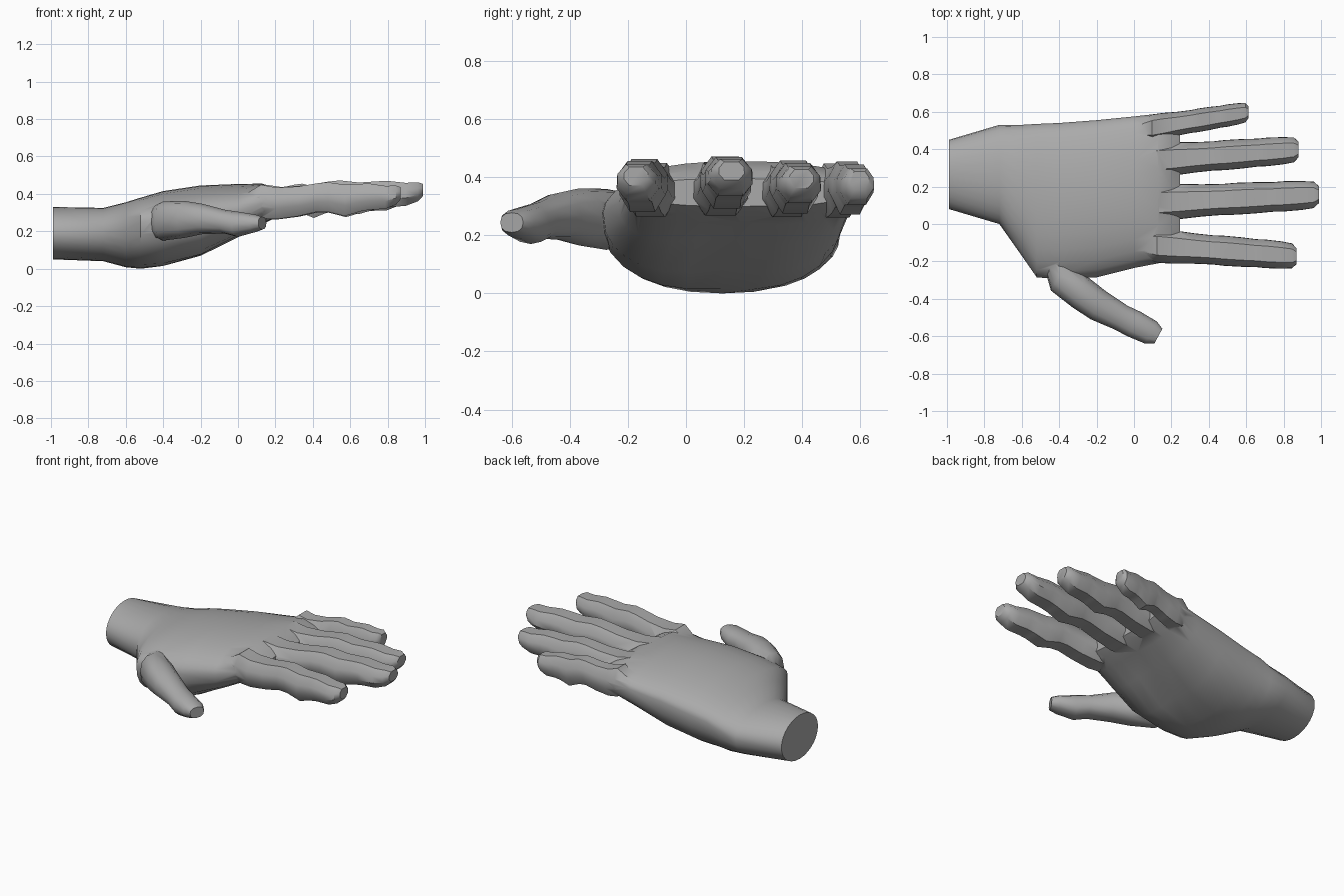
import bpy, bmesh, math
from mathutils import Vector

if "Cube" in bpy.data.objects:
    bpy.data.objects.remove(bpy.data.objects["Cube"])

skin = bpy.data.materials.new("plain grey")
skin.diffuse_color = (0.4, 0.4, 0.4, 1)
skin.use_nodes = True
skin.node_tree.nodes["Principled BSDF"].inputs["Base Color"].default_value = skin.diffuse_color


def loft(name, rings):
    """Skin a list of equal point rings and cap both ends."""
    bm = bmesh.new()
    vs = [[bm.verts.new(p) for p in r] for r in rings]
    n = len(vs[0])
    for a, b in zip(vs, vs[1:]):
        for i in range(n):
            j = (i + 1) % n
            bm.faces.new((a[i], a[j], b[j], b[i]))
    bm.faces.new(vs[0])
    bm.faces.new(vs[-1])
    bmesh.ops.recalc_face_normals(bm, faces=bm.faces)
    me = bpy.data.meshes.new(name)
    bm.to_mesh(me)
    bm.free()
    me.materials.append(skin)
    ob = bpy.data.objects.new(name, me)
    bpy.context.collection.objects.link(ob)
    return ob


def spow(v, p):
    return math.copysign(abs(v) ** p, v)


# Wrist and palm: x, near y, far y, near edge z, far edge z, bottom, top,
# roundness of underside and of back, depth of the palm hollow
SECTIONS = [
    (-0.99, .08, .45, .19, .19, .05, .33, 1, 1, 0),
    (-0.72, .00, .53, .19, .20, .04, .325, .95, .95, 0),
    (-0.60, -.17, .53, .21, .23, .008, .355, .9, .95, 0),
    (-0.52, -.285, .535, .25, .26, .0, .38, .88, .95, 0),
    (-0.40, -.295, .54, .27, .28, .005, .415, .85, 1, .01),
    (-0.20, -.285, .555, .28, .32, .055, .445, .8, 1, .03),
    (0.00, -.235, .575, .31, .35, .16, .453, .75, 1, .03),
    (0.13, -.21, .59, .35, .36, .235, .455, .7, .85, .01),
    (0.20, -.18, .56, .35, .36, .27, .425, .65, .75, 0),
    (0.245, -.12, .52, .35, .35, .30, .395, .6, .6, 0)]


def palm_ring(x, y0, y1, z0, z1, bot, top, pb, pt, hollow, n=28):
    ring = []
    for i in range(n):
        a = math.tau * i / n
        up = math.sin(a) > 0
        p = pt if up else pb
        c, s = spow(math.cos(a), p), abs(math.sin(a)) ** p
        f = (c + 1) / 2
        y, mid = y0 + (y1 - y0) * f, z0 + (z1 - z0) * f
        z = mid + ((top if up else bot) - mid) * s
        if not up:
            z += hollow * math.exp(-((y - .12) / .13) ** 2)
        ring.append((x, y, z))
    return ring


hand = loft("hand", [palm_ring(*s) for s in SECTIONS])


# Flat-sided oval for fingers and round one for the thumb: across, up
OVAL = [(1, -.3), (.98, .35), (.55, .95), (-.55, .95),
        (-.98, .35), (-1, -.3), (-.55, -.95), (.55, -.95)]
ROUND = [(spow(math.cos(a), .85), spow(math.sin(a), .85))
         for a in (math.tau * i / 12 for i in range(12))]


def limb_ring(x, y, w, bot, top, side=Vector((0, 1, 0)), shape=OVAL):
    c = Vector((x, y, (bot + top) / 2))
    h = (top - bot) / 2
    return [c + side * (w * u) + Vector((0, 0, h * v)) for u, v in shape]


# Finger profile: fraction along, width, bottom, top (joints swell, pads hang)
PROFILE = [(0, .8, .33, .40), (.10, 1.1, .265, .455), (.2, 1.08, .262, .44),
           (.34, .98, .28, .447), (.46, .94, .305, .465), (.53, .97, .305, .472),
           (.64, .95, .283, .46), (.74, .90, .31, .465), (.80, .92, .32, .467),
           (.90, .88, .325, .455), (.97, .80, .35, .457), (1, .5, .38, .447)]

# Finger name: base y, tip x, tip y, half width, height shift at tip
FINGERS = {"index_finger": (-.11, .87, -.172, .083, -.01),
           "middle_finger": (.11, .99, .157, .088, .008),
           "ring_finger": (.335, .88, .398, .083, -.018),
           "little_finger": (.505, .612, .598, .065, -.025)}
parts = []
for name, (y0, x1, y1, w, dz) in FINGERS.items():
    rings = []
    for t, k, bot, top in PROFILE:
        rings.append(limb_ring(.04 + (x1 - .04) * t, y0 + (y1 - y0) * t,
                               w * k, bot + dz * t, top + dz * t))
    parts.append(loft(name, rings))

# Thumb: x, y, half width, bottom, top; its root is buried in the palm
THUMB = [(-.45, -.13, .08, .17, .33), (-.40, -.275, .092, .15, .36),
         (-.285, -.367, .09, .165, .362), (-.19, -.435, .085, .185, .347),
         (-.07, -.50, .072, .188, .315), (.00, -.535, .074, .17, .305),
         (.09, -.58, .067, .195, .29), (.13, -.60, .045, .21, .278)]
across = Vector((.48, .88, 0))
parts.append(loft("thumb", [limb_ring(*s, across, ROUND) for s in THUMB]))

# Weld everything into one skin
bpy.context.view_layer.objects.active = hand
for ob in parts:
    m = hand.modifiers.new(ob.name, 'BOOLEAN')
    m.operation, m.solver, m.object = 'UNION', 'EXACT', ob
    bpy.ops.object.modifier_apply(modifier=m.name)
    bpy.data.objects.remove(ob)

hand.select_set(True)
bpy.ops.object.shade_smooth_by_angle(angle=math.radians(40))
